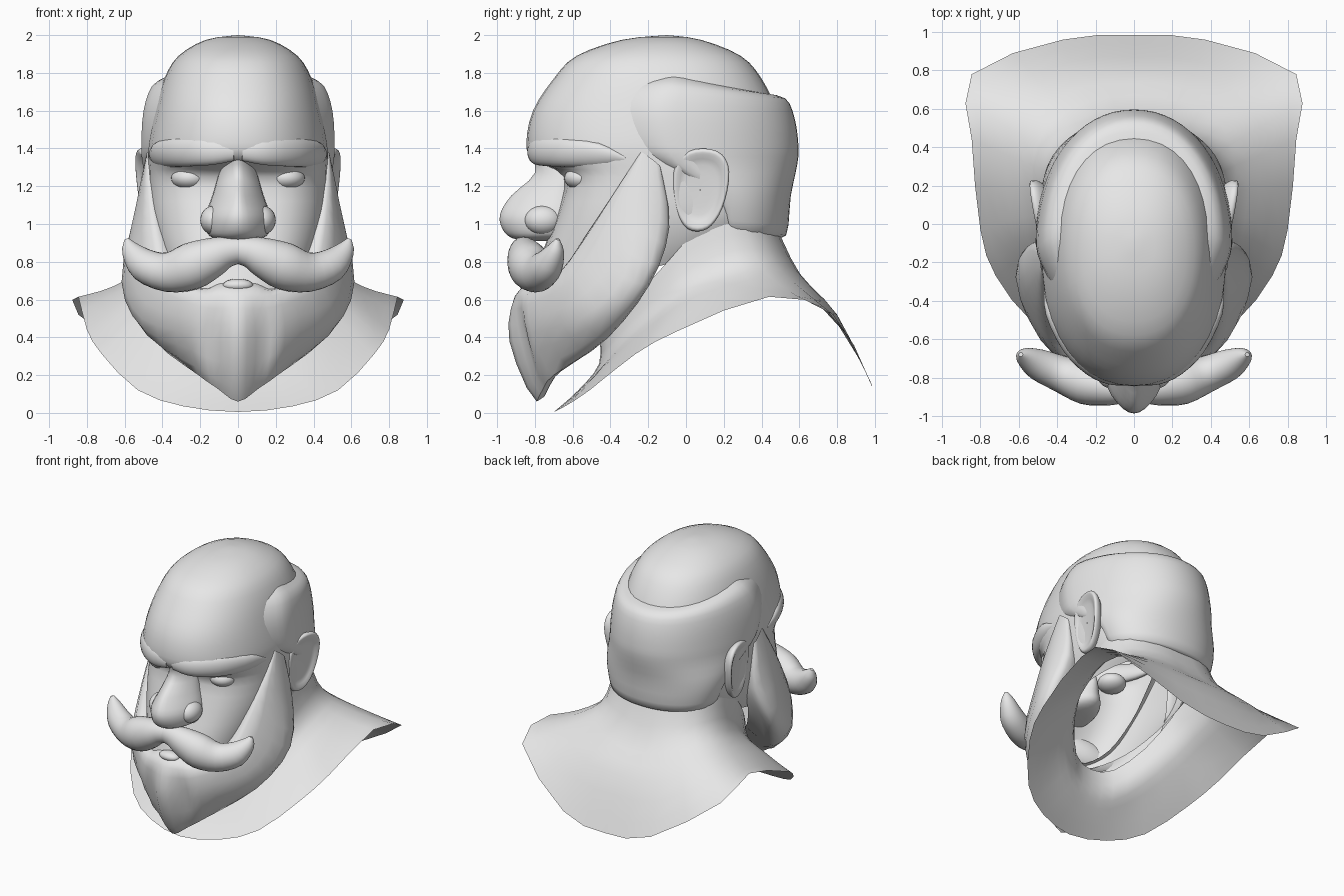
import bpy, bmesh, math
from mathutils import Vector

if "Cube" in bpy.data.objects:
    bpy.data.objects.remove(bpy.data.objects["Cube"])

grey = bpy.data.materials.new("plain grey")
grey.diffuse_color = (0.8, 0.8, 0.8, 1)
grey.use_nodes = True
grey.node_tree.nodes["Principled BSDF"].inputs["Base Color"].default_value = grey.diffuse_color


def spline(pts, n, closed=False):
    """Smooth curve through the points, n steps per span."""
    pts = [Vector(p) for p in pts]
    m = len(pts)
    get = (lambda i: pts[i % m]) if closed else (lambda i: pts[max(0, min(m - 1, i))])
    out = []
    for i in range(m if closed else m - 1):
        a, b, c, d = get(i - 1), get(i), get(i + 1), get(i + 2)
        for k in range(n):
            t = k / n
            out.append(0.5 * (2 * b + (c - a) * t + (2 * a - 5 * b + 4 * c - d) * t * t
                              + (3 * b - a - 3 * c + d) * t ** 3))
    return out if closed else out + [pts[-1]]


def loft(name, rows, closed=True, nu=2, nv=3, caps=False, angle=50):
    """Smooth skin over rows of points, smoothed along and across."""
    rows = [spline(r, nu, closed) for r in rows]
    cols = [spline(c, nv) for c in zip(*rows)]
    bm = bmesh.new()
    grid = [[bm.verts.new(p) for p in col] for col in cols]
    m = len(grid)
    for i in range(m if closed else m - 1):
        a, b = grid[i], grid[(i + 1) % m]
        for j in range(len(a) - 1):
            bm.faces.new((a[j], b[j], b[j + 1], a[j + 1]))
    if caps:
        bm.faces.new([c[0] for c in grid])
        bm.faces.new([c[-1] for c in grid])
    bmesh.ops.remove_doubles(bm, verts=bm.verts, dist=0.0005)
    bmesh.ops.recalc_face_normals(bm, faces=bm.faces)
    me = bpy.data.meshes.new(name)
    bm.to_mesh(me)
    bm.free()
    me.materials.append(grey)
    ob = bpy.data.objects.new(name, me)
    bpy.context.collection.objects.link(ob)
    bpy.ops.object.select_all(action='DESELECT')
    ob.select_set(True)
    bpy.context.view_layer.objects.active = ob
    bpy.ops.object.shade_smooth_by_angle(angle=math.radians(angle))
    return ob


def oval(zf, zb, yf, yb, w, e=2.2, n=20):
    """Level ring from front yf to back yb, half width w, tilting from zf to zb."""
    ring = []
    for k in range(n):
        a = 2 * math.pi * k / n
        s, c = math.sin(a), -math.cos(a)
        x = math.copysign(abs(s) ** (2 / e), s) * w
        f = (math.copysign(abs(c) ** (2 / e), c) + 1) / 2
        ring.append((x, yf + (yb - yf) * f, zf + (zb - zf) * f))
    return ring


def tube(name, path, sx=1, n=12, flat=1.0):
    """Tapered round tube along (x, y, z, radius) points."""
    pts = [Vector((p[0] * sx, p[1], p[2])) for p in path]
    rows = []
    for i, p in enumerate(pts):
        t = (pts[min(i + 1, len(pts) - 1)] - pts[max(i - 1, 0)]).normalized()
        u = t.cross(Vector((0, 1, 0))).normalized()
        v = t.cross(u)
        r = path[i][3]
        rows.append([p + u * r * math.cos(2 * math.pi * k / n)
                     + v * r * flat * math.sin(2 * math.pi * k / n) for k in range(n)])
    return loft(name, rows, caps=True)


def ball(name, loc, size):
    rows = [[(loc[0] + size[0] * math.sin(t) * math.cos(a),
              loc[1] + size[1] * math.sin(t) * math.sin(a),
              loc[2] + size[2] * math.cos(t))
             for a in [k * math.pi / 6 for k in range(12)]]
            for t in [j * math.pi / 8 for j in range(9)]]
    return loft(name, rows, nv=2)


def both(half):
    """Front-to-back half row mirrored into a full row, centre shared."""
    return half + [(-x, y, z) for x, y, z in half[::-1] if x > 0.001]


# skull and face, open underneath
loft("head", [oval(*r) for r in (
    (2.0, 2.0, -.10, -.10, 0), (1.975, 1.975, -.34, .08, .17), (1.89, 1.89, -.58, .29, .315),
    (1.77, 1.77, -.70, .40, .39), (1.6, 1.6, -.81, .48, .44), (1.43, 1.43, -.845, .51, .475),
    (1.34, 1.34, -.81, .51, .48, 2.3), (1.25, 1.25, -.65, .5, .482, 2.9),
    (1.05, 1.05, -.69, .48, .475, 2.9), (.85, .95, -.76, .44, .44, 2.7),
    (.62, .9, -.84, .40, .39, 2.3))])

# neck flaring into an open cape-like bust
loft("neck_and_shoulders", [both(h) for h in (
    [(0, -.70, .005), (.29, -.64, .035), (.53, -.51, .12), (.72, -.27, .31), (.80, -.03, .44),
     (.845, .44, .615), (.845, .78, .52), (.37, .96, .2), (0, .985, .14)],
    [(0, -.57, .12), (.22, -.53, .15), (.42, -.40, .27), (.58, -.17, .45), (.64, .02, .57),
     (.66, .36, .67), (.60, .62, .65), (.3, .78, .53), (0, .80, .52)],
    [(0, -.46, .26), (.17, -.43, .28), (.33, -.30, .42), (.44, -.10, .60), (.47, .05, .70),
     (.48, .28, .79), (.40, .47, .79), (.2, .58, .76), (0, .61, .72)],
    [(0, -.46, .42), (.17, -.42, .46), (.32, -.26, .62), (.41, -.08, .82), (.43, .05, .95),
     (.43, .22, 1.0), (.36, .38, .99), (.18, .47, .98), (0, .49, .96)])])

# hair wrapping the back: z, half width, front y, back y, drop at the back, front run-in
hair = []
for z, w, y0, yb, drop, run in ((.97, .37, .25, .44, .03, .03), (.97, .42, .24, .53, .03, .03),
                                (1.15, .475, .18, .555, 0, .05), (1.32, .505, -.04, .59, 0, .14),
                                (1.42, .512, -.10, .595, 0, .18), (1.6, .50, -.12, .575, .04, .18),
                                (1.73, .455, -.08, .525, .065, .18), (1.785, .37, -.06, .39, .09, .14)):
    half = [(w - .07, y0 - run, z), (w - .025, y0 - run / 2, z)]
    for k in range(9):
        a = k * math.pi / 16
        half.append((w * math.cos(a) ** .96, y0 + (yb - y0) * math.sin(a) ** .98,
                     z - drop * math.sin(a)))
    half[-1] = (0, yb, z - drop)
    hair.append(half + [(-x, y, q) for x, y, q in half[-2::-1]])
loft("back_hair", hair, closed=False)

# beard from sideburns to pointed chin tuft: edge, outside, lower edge, underside
beard = (
    [(.42, -.22, 1.36), (.40, -.36, 1.13), (.36, -.46, .94), (.28, -.60, .74), (.18, -.74, .66), (.1, -.79, .69), (0, -.81, .69)],
    [(.475, -.24, 1.38), (.475, -.39, 1.15), (.455, -.53, .93), (.40, -.67, .74), (.22, -.83, .63), (.11, -.885, .62), (0, -.905, .62)],
    [(.485, -.21, 1.365), (.54, -.25, 1.1), (.605, -.33, .72), (.51, -.56, .50), (.25, -.815, .42), (.14, -.84, .38), (0, -.935, .38)],
    [(.49, -.14, 1.31), (.53, -.10, 1.0), (.59, -.20, .68), (.45, -.43, .39), (.21, -.70, .20), (.11, -.755, .13), (0, -.79, .06)],
    [(.44, -.14, 1.28), (.44, -.10, .97), (.46, -.20, .70), (.34, -.40, .45), (.15, -.58, .34), (.08, -.63, .29), (0, -.67, .25)],
    [(.42, -.16, 1.27), (.40, -.12, 1.0), (.40, -.18, .76), (.29, -.32, .55), (.14, -.48, .44), (.07, -.51, .42), (0, -.52, .41)])
loft("beard", [r + [(-x, y, z) for x, y, z in r[-2::-1]] for r in beard], closed=False, nu=3, angle=60)

# nose with sides sloping into the cheeks
loft("nose", [oval(z, z, yf, yb, w, e, 16) for z, yf, yb, w, e in (
    (1.40, -.83, -.6, .06, 2), (1.27, -.80, -.50, .10, 1.6), (1.15, -.925, -.42, .135, 1.5),
    (1.05, -.985, -.42, .17, 1.7), (.97, -.97, -.42, .17, 1.8), (.925, -.92, -.5, .13, 2),
    (.91, -.84, -.65, .02, 2))])
ball("lower_lip", (0, -.83, .675), (.08, .05, .035))

# paired features
for side, s in (("right", 1), ("left", -1)):
    tube("moustache_" + side, [(-.04, -.86, .865, .068), (.05, -.86, .855, .08), (.13, -.85, .825, .105),
                               (.25, -.825, .775, .125), (.38, -.78, .745, .104), (.5, -.73, .785, .088),
                               (.57, -.69, .865, .05), (.59, -.68, .92, .012)], s, flat=.92)
    tube("brow_" + side, [(.02, -.81, 1.385, .05), (.12, -.795, 1.385, .07), (.22, -.745, 1.385, .078),
                          (.33, -.635, 1.38, .078), (.42, -.46, 1.365, .065), (.455, -.32, 1.34, .02)],
         s, flat=.6)
    ball("eye_" + side, (.255 * s, -.545, 1.243), (.1, .1, .065))
    ball("nostril_" + side, (.125 * s, -.755, 1.02), (.075, .10, .078))
    # ear: concentric rounded outlines forming a rim and a hollow
    rings = []
    for scale, x in ((.75, .42), (.95, .46), (1, .49), (.94, .508), (.8, .502), (.6, .49), (.01, .487)):
        ring = []
        for k in range(16):
            a = 2 * math.pi * k / 16
            c, d = math.cos(a), math.sin(a)
            v = math.copysign(abs(d) ** .85, d) * scale
            u = math.copysign(abs(c) ** .85, c) * scale * (1 + .2 * v)
            ring.append(((x + .022 * v + .025 * u) * s, .075 + .145 * u + .015 * v, 1.18 + .22 * v))
        rings.append(ring)
    loft("ear_" + side, rings)
